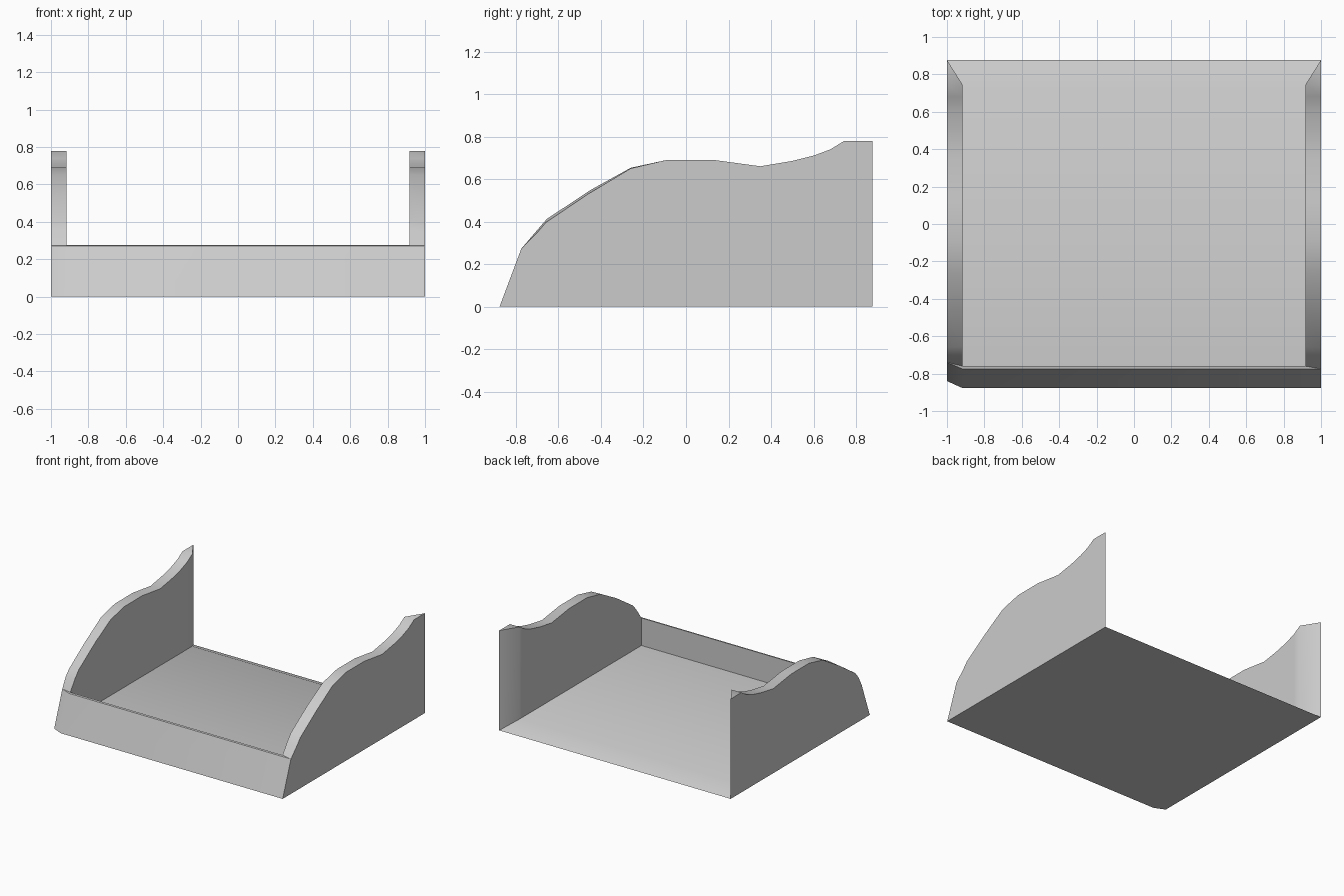
import bpy, bmesh, math

if "Cube" in bpy.data.objects:
    bpy.data.objects.remove(bpy.data.objects["Cube"])

# outer edge of a side wall, front to back: y, z
EDGE = [(-0.775, 0.272), (-0.70, 0.348), (-0.66, 0.395), (-0.46, 0.53),
        (-0.26, 0.65), (-0.09, 0.69), (0.13, 0.69), (0.35, 0.66),
        (0.50, 0.685), (0.60, 0.71), (0.68, 0.74), (0.745, 0.78), (0.877, 0.78)]
# inner edge of the wall top
INNER = [(-0.76, 0.275), (-0.70, 0.36), (-0.655, 0.412), (-0.45, 0.548),
         (-0.26, 0.653), (-0.09, 0.69), (0.13, 0.69), (0.35, 0.66),
         (0.50, 0.685), (0.60, 0.71), (0.68, 0.74), (0.745, 0.78)]
IX = 0.917   # inner half width
FZ = 0.06    # inner floor height


def sheet(name, verts, faces):
    """Smooth-shaded sheet from points and faces, hard edges kept sharp."""
    bm = bmesh.new()
    vs = [bm.verts.new(v) for v in verts]
    for f in faces:
        bm.faces.new([vs[i] for i in f])
    me = bpy.data.meshes.new(name)
    bm.to_mesh(me)
    bm.free()
    ob = bpy.data.objects.new(name, me)
    bpy.context.collection.objects.link(ob)
    bpy.context.view_layer.objects.active = ob
    ob.select_set(True)
    bpy.ops.object.shade_smooth_by_angle(angle=math.radians(40))
    ob.select_set(False)
    return ob


def side(s, label, foot_y, top_y):
    """Hollow side wall: outer skin, top rim, inner skin; s is the x sign."""
    edge = [(top_y, EDGE[0][1])] + EDGE[1:]
    n = len(edge)
    inner = INNER + [(0.877, 0.78)]     # tapers to the outer back edge
    ix = [s * IX] * (n - 1) + [s]
    verts = [(s, foot_y if i == 0 else y, 0) for i, (y, z) in enumerate(edge)]
    verts += [(s, y, z) for y, z in edge]
    verts += [(x, y, z) for x, (y, z) in zip(ix, inner)]
    verts += [(x, y, FZ if abs(x) < 1 else 0) for x, (y, z) in zip(ix, inner)]
    faces = []
    for row in range(3):
        a, b = row * n, row * n + n
        for i in range(n - 1):
            if row == 1 and i == n - 2:
                faces.append((a + i, a + i + 1, b + i))
            else:
                faces.append((a + i, a + i + 1, b + i + 1, b + i))
    if s < 0:
        faces = [f[::-1] for f in faces]
    sheet(label + "_wall", verts, faces)


side(1, "right", -0.877, -0.775)
side(-1, "left", -0.84, -0.74)

# underside, with the left front corner clipped
sheet("underside",
      [(-1, -0.84, 0), (-IX, -0.877, 0), (1, -0.877, 0), (1, 0.877, 0), (-1, 0.877, 0)],
      [(4, 3, 2, 1, 0)])

# raised inner floor, sloping down to the open back edge
sheet("floor",
      [(-IX, -0.76, FZ), (IX, -0.76, FZ), (IX, 0.745, FZ), (-IX, 0.745, FZ),
       (1, 0.877, 0), (-1, 0.877, 0)],
      [(0, 1, 2, 3), (3, 2, 4, 5)])

# front panel: sloping outer skin, narrow top, upright inner skin
sheet("front_panel",
      [(-1, -0.84, 0), (-IX, -0.877, 0), (1, -0.877, 0),
       (-1, -0.74, 0.272), (-IX, -0.775, 0.272), (1, -0.775, 0.272),
       (-IX, -0.76, 0.275), (IX, -0.76, 0.275),
       (-IX, -0.76, FZ), (IX, -0.76, FZ)],
      [(0, 1, 4, 3), (1, 2, 5, 4), (4, 5, 7, 6), (3, 4, 6), (6, 7, 9, 8)])
